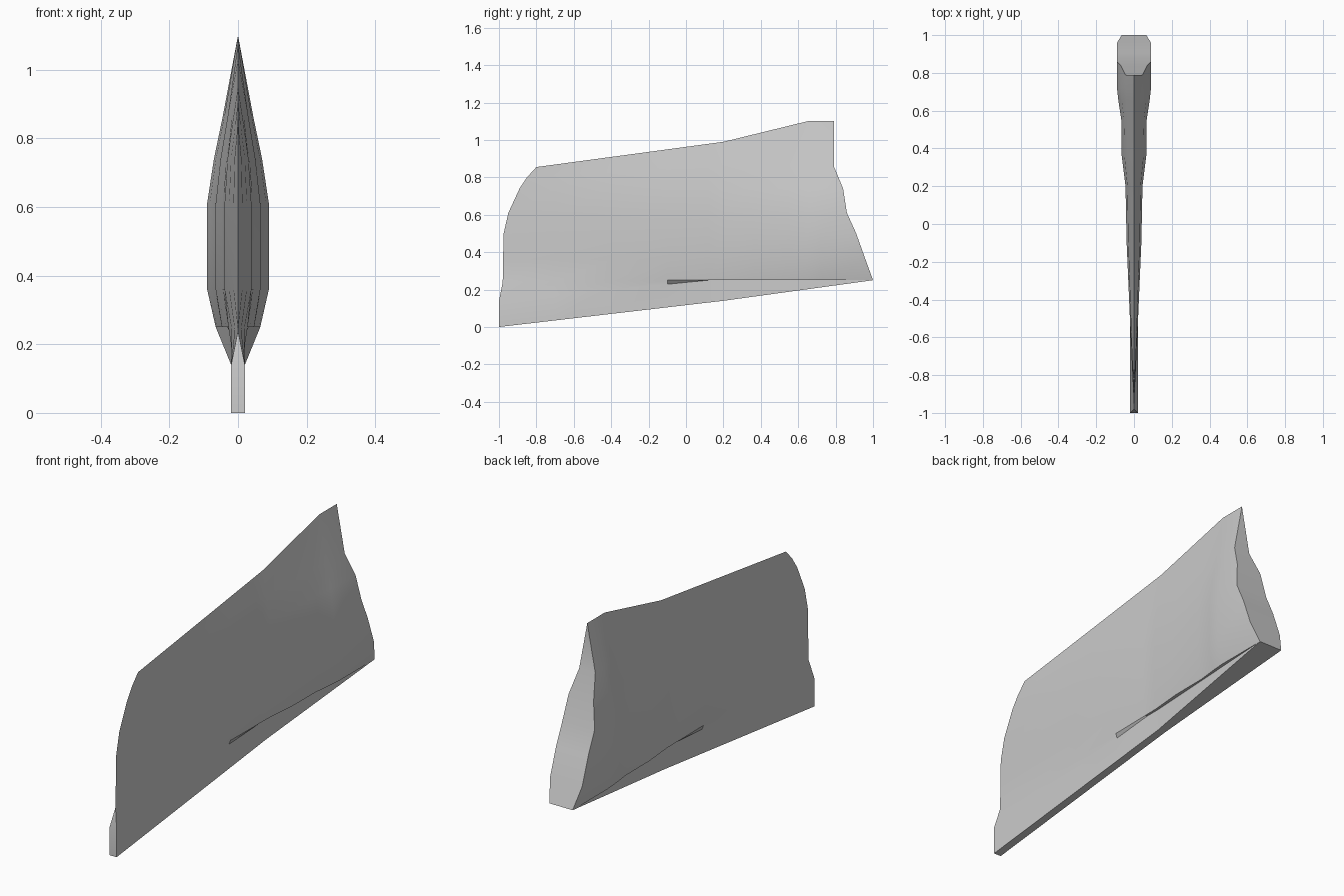
import bpy
import bmesh

cube = bpy.data.objects.get("Cube")
if cube:
    bpy.data.objects.remove(cube, do_unlink=True)

grey = bpy.data.materials.new("plain_grey")
grey.use_nodes = True
grey.diffuse_color = (0.6, 0.6, 0.6, 1)
grey.node_tree.nodes["Principled BSDF"].inputs["Base Color"].default_value = (0.6, 0.6, 0.6, 1)


def along(points, y):
    """Piecewise linear value at y."""
    if y <= points[0][0]:
        return points[0][1]
    for (a, va), (b, vb) in zip(points, points[1:]):
        if y <= b:
            return va + (vb - va) * (y - a) / (b - a)
    return points[-1][1]


stations = (-0.7, -0.4, -0.1, 0.12, 0.2, 0.36, 0.55, 0.65, 0.72)

# Half widths: the body swells backwards in steps, the rail flares at the rear
body_width = [(-1, 0), (-0.7, 0.013), (-0.4, 0.026), (-0.1, 0.039), (0.2, 0.045),
              (0.36, 0.065), (0.55, 0.067), (0.7, 0.09), (1, 0.09)]
rail_width = [(-1, 0.02), (0.2, 0.02), (1, 0.065)]

# Height lines of the rail and the ridge
rail_bottom = [(-1, 0), (0.2, 0.14), (1, 0.25)]
rail_top = [(-1, 0.14), (0.12, 0.25), (1, 0.25)]
ridge = [(-0.8, 0.855), (0.2, 0.99), (0.65, 1.1), (0.79, 1.1)]
foot = [(-0.98, 0.24), (-0.1, 0.25), (1, 0.25)]
shoulder = [(-0.85, 0.8), (0.2, 0.87), (0.79, 0.86)]


def level(z):
    return [(-1, z), (1, z)]


# Rows from the bottom up: front y, back y, height line, width factor, taper power
body_rows = [
    (-0.98, 1.0, foot, 0.72, 1),
    (-0.978, 0.96, level(0.36), 1, 1),
    (-0.975, 0.91, level(0.5), 1, 1),
    (-0.95, 0.86, level(0.61), 1, 1),
    (-0.89, 0.84, level(0.74), 0.78, 1),
    (-0.85, 0.79, shoulder, 0.5, 1.3),
    (-0.8, 0.79, ridge, 0, 1),
]

rows = []
for line in (rail_bottom, rail_top):
    rows.append([(along(rail_width, y), y, along(line, y)) for y in (-1, *stations, 1)])
for front, back, line, factor, power in body_rows:
    row = []
    for y in (front, *stations, back):
        w = 0.09 * factor * (along(body_width, y) / 0.09) ** power
        if y == front:
            w = 0
        row.append((w, y, along(line, y)))
    rows.append(row)

# Mirrored side skins
bm = bmesh.new()
sides = [[[bm.verts.new((s * x, y, z)) for x, y, z in row] for row in rows] for s in (1, -1)]
for grid in sides:
    for low, high in zip(grid, grid[1:]):
        for i in range(len(low) - 1):
            bm.faces.new((low[i], low[i + 1], high[i + 1], high[i]))

# Underside, front end and back end
left, right = sides
for i in range(len(rows[0]) - 1):
    bm.faces.new((left[0][i], left[0][i + 1], right[0][i + 1], right[0][i]))
for end in (0, -1):
    for k in range(len(rows) - 1):
        bm.faces.new((left[k][end], left[k + 1][end], right[k + 1][end], right[k][end]))

bmesh.ops.remove_doubles(bm, verts=bm.verts, dist=0.0005)
bmesh.ops.dissolve_degenerate(bm, edges=bm.edges, dist=0.0005)
bmesh.ops.recalc_face_normals(bm, faces=bm.faces)

mesh = bpy.data.meshes.new("wedge_blade")
bm.to_mesh(mesh)
bm.free()
mesh.materials.append(grey)
blade = bpy.data.objects.new("wedge_blade", mesh)
bpy.context.collection.objects.link(blade)

bpy.ops.object.select_all(action="DESELECT")
blade.select_set(True)
bpy.context.view_layer.objects.active = blade
bpy.ops.object.shade_smooth_by_angle(angle=0.5)
